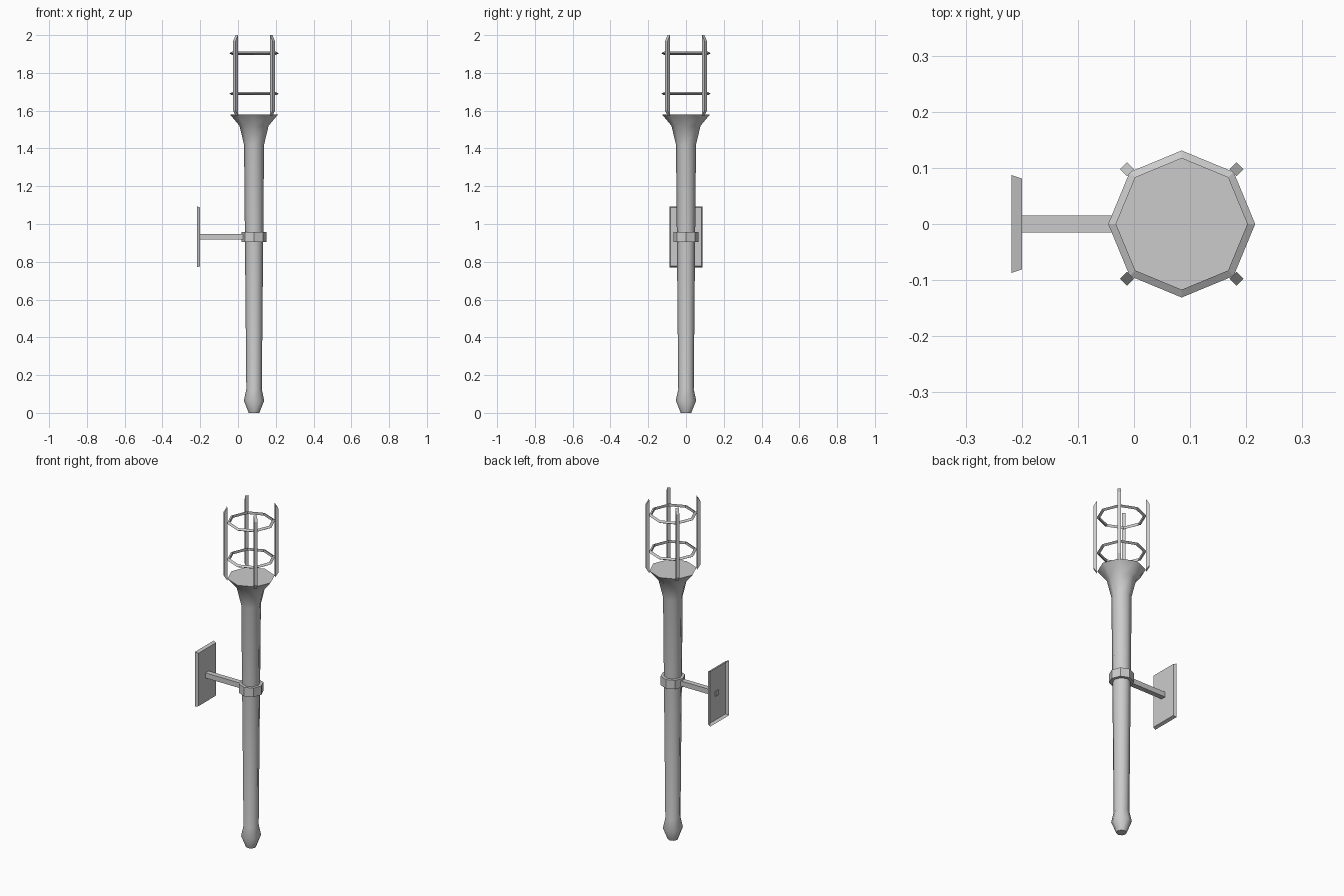
import bpy, bmesh, math
from mathutils import Vector

if "Cube" in bpy.data.objects:
    bpy.data.objects.remove(bpy.data.objects["Cube"])

CX = 0.085   # axis of the torch
SIDES = 8


def make_object(name, bm):
    bmesh.ops.recalc_face_normals(bm, faces=bm.faces)
    mesh = bpy.data.meshes.new(name)
    bm.to_mesh(mesh)
    bm.free()
    obj = bpy.data.objects.new(name, mesh)
    bpy.context.collection.objects.link(obj)
    return obj


def lathe(name, profile, closed=False):
    """Spin (radius, z) points round the torch axis; cap or close the section."""
    bm = bmesh.new()
    rings = []
    for r, z in profile:
        rings.append([bm.verts.new((CX + r * math.cos(a), r * math.sin(a), z))
                      for a in (math.tau * i / SIDES for i in range(SIDES))])
    pairs = list(zip(rings, rings[1:]))
    if closed:
        pairs.append((rings[-1], rings[0]))
    else:
        bm.faces.new(rings[0])
        bm.faces.new(rings[-1])
    for lo, hi in pairs:
        for i in range(SIDES):
            j = (i + 1) % SIDES
            bm.faces.new((lo[i], lo[j], hi[j], hi[i]))
    return make_object(name, bm)


def loft(name, start, end, cap_start=True):
    """Join two four-point loops into a tapered block."""
    bm = bmesh.new()
    a = [bm.verts.new(p) for p in start]
    b = [bm.verts.new(p) for p in end]
    for i in range(4):
        j = (i + 1) % 4
        bm.faces.new((a[i], a[j], b[j], b[i]))
    bm.faces.new(b)
    if cap_start:
        bm.faces.new(a)
    return make_object(name, bm)


def rect_x(x, hy, hz, cz):
    return [(x, sy * hy, cz + sz * hz)
            for sy, sz in ((-1, -1), (1, -1), (1, 1), (-1, 1))]


# Tapered shaft with pommel and flared bowl
shaft = lathe("shaft", [(0.028, 0), (0.054, 0.065), (0.041, 0.125),
                        (0.053, 1.42), (0.077, 1.52), (0.127, 1.58)])
bpy.context.view_layer.objects.active = shaft
shaft.select_set(True)
bpy.ops.object.shade_smooth_by_angle(angle=math.radians(50))

# Collar gripping the shaft
lathe("collar", [(0.066, 0.906), (0.066, 0.958)])

# Cage hoops with triangular section
for label, z in (("lower", 1.69), ("upper", 1.904)):
    lathe(label + "_hoop", [(0.117, z - 0.008), (0.131, z), (0.117, z + 0.008)],
          closed=True)

# Four upright bars, ends slanting away on the outside
for k in range(4):
    ang = math.pi / 4 + k * math.pi / 2
    out = Vector((math.cos(ang), math.sin(ang), 0))
    side = Vector((-out.y, out.x, 0)) * 0.009

    def end(z_in, z_out):
        c = Vector((CX, 0, 0))
        p, q = c + out * 0.129, c + out * 0.147
        up_in, up_out = Vector((0, 0, z_in)), Vector((0, 0, z_out))
        return [p - side + up_in, q - side + up_out,
                q + side + up_out, p + side + up_in]

    loft("cage_bar_%d" % (k + 1), end(1.572, 1.60), end(2.0, 1.97))

# Wall plate (open at the back) and bracket arm
loft("wall_plate", rect_x(-0.218, 0.087, 0.161, 0.932),
     rect_x(-0.2, 0.081, 0.155, 0.932), cap_start=False)
loft("bracket_arm", rect_x(-0.205, 0.015, 0.015, 0.932),
     rect_x(0.04, 0.015, 0.015, 0.932))
